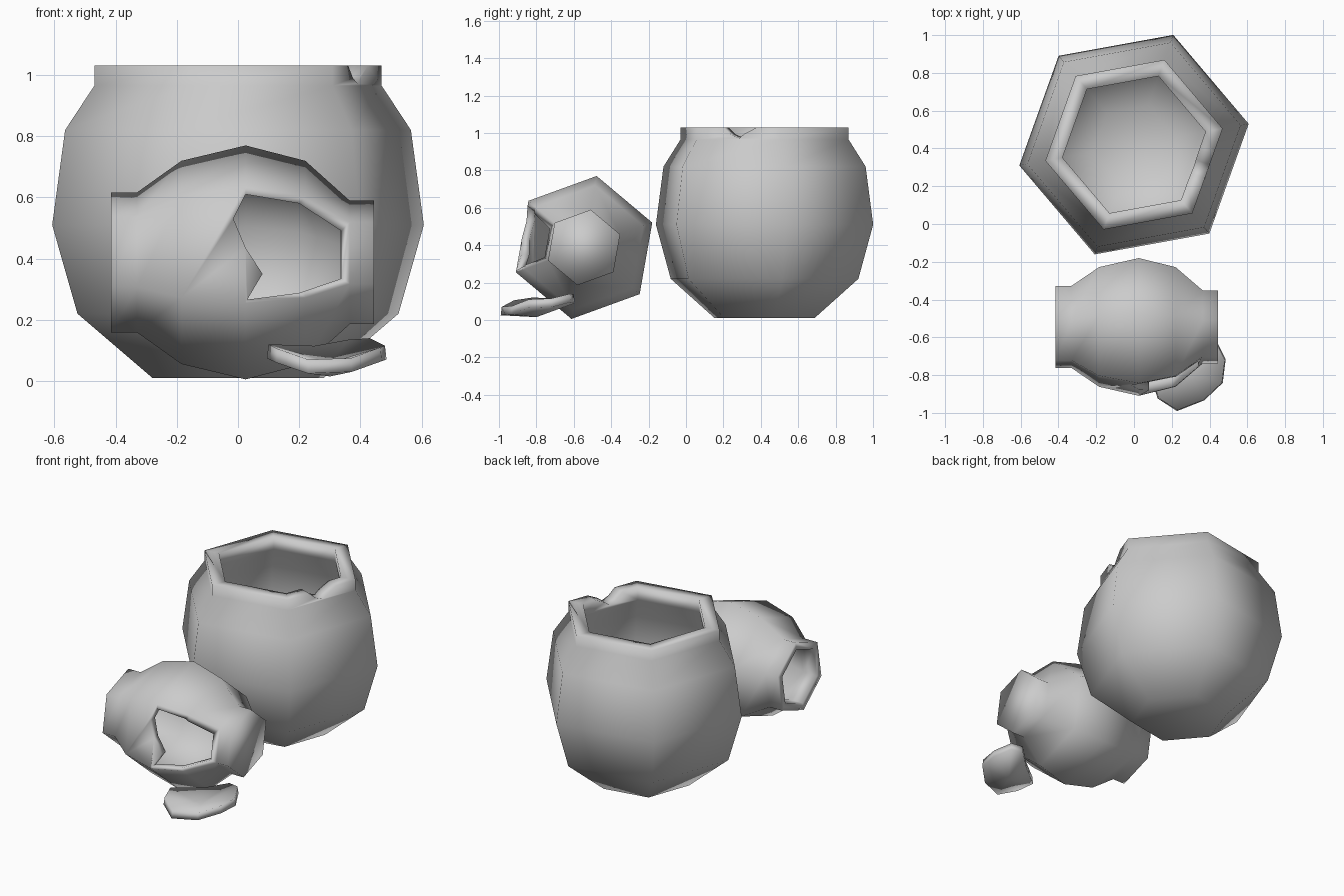
import bpy, bmesh
from math import sin, cos, radians
from mathutils import Vector

cube = bpy.data.objects.get("Cube")
if cube:
    bpy.data.objects.remove(cube)

clay = bpy.data.materials.new("grey clay")
clay.use_nodes = True
grey = (0.6, 0.6, 0.6, 1)
clay.diffuse_color = grey
clay.node_tree.nodes["Principled BSDF"].inputs["Base Color"].default_value = grey


def finish(name, bm):
    bmesh.ops.recalc_face_normals(bm, faces=bm.faces)
    for f in bm.faces:
        f.smooth = True
    mesh = bpy.data.meshes.new(name)
    bm.to_mesh(mesh)
    bm.free()
    mesh.materials.append(clay)
    ob = bpy.data.objects.new(name, mesh)
    bpy.context.collection.objects.link(ob)
    return ob


def loft(name, rings):
    """Skin matching rings of points and cap both ends."""
    bm = bmesh.new()
    rows = [[bm.verts.new(p) for p in ring] for ring in rings]
    n = len(rows[0])
    for a, b in zip(rows, rows[1:]):
        for i in range(n):
            j = (i + 1) % n
            bm.faces.new((a[i], a[j], b[j], b[i]))
    bm.faces.new(rows[0])
    bm.faces.new(rows[-1])
    return finish(name, bm)


def six_sided(profile, turn, place):
    """Six-sided rings from (radius, height) pairs."""
    angles = [radians(turn + 60 * k) for k in range(6)]
    return [[place(r * cos(a), r * sin(a), h) for a in angles] for r, h in profile]


def cut(ob, outline, direction):
    """Cut away a prism made from an outline swept along a direction."""
    d = Vector(direction)
    cutter = loft("cutter", [outline, [Vector(p) + d for p in outline]])
    cutter.hide_render = True
    mod = ob.modifiers.new("break", 'BOOLEAN')
    mod.operation = 'DIFFERENCE'
    mod.solver = 'EXACT'
    mod.object = cutter
    bpy.context.view_layer.objects.active = ob
    bpy.ops.object.modifier_apply(modifier=mod.name)
    bpy.data.objects.remove(cutter)
    for f in ob.data.polygons:
        f.use_smooth = True


# Large standing pot: outer wall, flat rim, inner wall
profile = [(.284, .01), (.533, .22), (.617, .51), (.574, .82), (.477, .965), (.477, 1.03),
           (.385, 1.03), (.39, .95), (.49, .8), (.53, .51), (.45, .25), (.22, .1)]
large_pot = loft("large_pot", six_sided(profile, 10.3, lambda u, v, h: (u, .42 + v, h)))

# Chip in the large pot's rim
edge_mid, inward = Vector((.39, .285, 0)), Vector((-.94, .34, 0))
along = Vector((.34, .94, 0))
chip = [(-.09, 1.03), (-.1, 1.08), (.11, 1.08), (.1, 1.03), (.03, .995), (0, .972), (-.045, .99)]
cut(large_pot, [edge_mid - inward * .06 + along * s + Vector((0, 0, z)) for s, z in chip],
    inward * .26)

# Small pot lying on its side, foot at +x, mouth at -x
profile = [(.205, .445), (.205, .365), (.337, .22), (.388, .025), (.337, -.185), (.232, -.33),
           (.232, -.415), (.185, -.415), (.185, -.32), (.29, -.17), (.34, .025), (.29, .2),
           (.17, .335)]
small_pot = loft("small_pot",
                 six_sided(profile, 20, lambda u, v, h: (h, -.545 + u, .3875 + v)))

# Broken hole in the small pot's front
hole = [(.025, .61), (.2, .58), (.338, .49), (.338, .335), (.2, .288), (.03, .266),
        (.08, .35), (.025, .435), (-.015, .53)]
cut(small_pot, [(x, -1.1, z) for x, z in hole], (0, .5, 0))

# Fallen shard: a shallow dish of even thickness
rim = [(.13, -.92, .105), (.23, -.985, .07), (.37, -.93, .075), (.465, -.84, .11),
       (.48, -.72, .115), (.43, -.62, .14), (.36, -.6, .135), (.25, -.7, .115), (.1, -.82, .12)]
bm = bmesh.new()
layers = []
for scale, drop in ((1, 0), (1.03, .045)):
    ring = [bm.verts.new((.3 + (x - .3) * scale, -.8 + (y + .8) * scale, max(z - drop, .02)))
            for x, y, z in rim]
    layers.append((ring, bm.verts.new((.3, -.8, .06 - drop))))
for i in range(len(rim)):
    j = (i + 1) % len(rim)
    (top, top_mid), (low, low_mid) = layers
    bm.faces.new((top[i], top[j], top_mid))
    bm.faces.new((low[j], low[i], low_mid))
    bm.faces.new((top[j], top[i], low[i], low[j]))
finish("pot_shard", bm)
